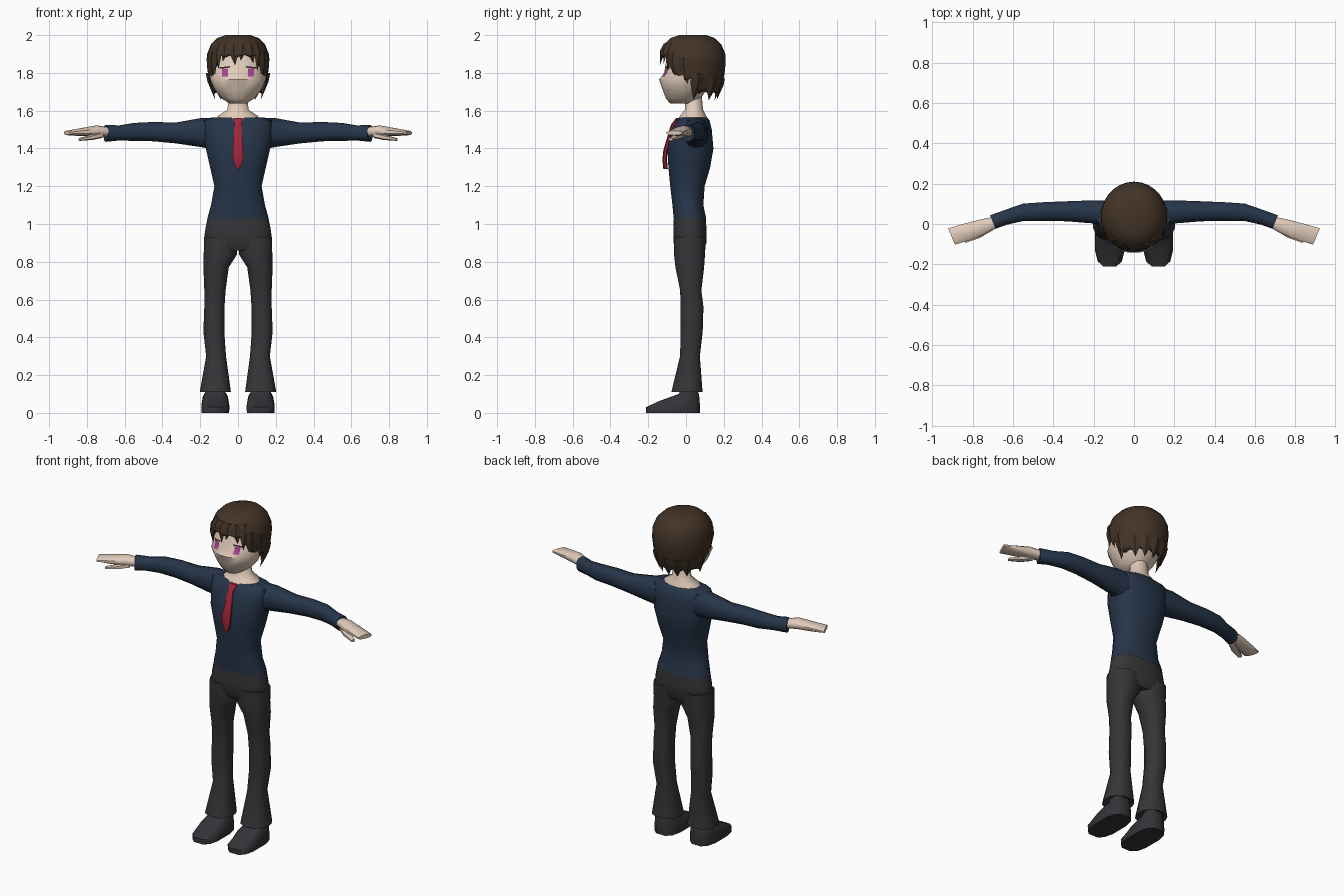
import bpy
import bmesh
from math import sin, cos, pi, radians, copysign
from mathutils import Vector
from mathutils.bvhtree import BVHTree

if "Cube" in bpy.data.objects:
    bpy.data.objects.remove(bpy.data.objects["Cube"])


def material(name, *rgb):
    mat = bpy.data.materials.new(name)
    mat.use_nodes = True
    mat.diffuse_color = (*rgb, 1)
    shader = mat.node_tree.nodes["Principled BSDF"]
    shader.inputs["Base Color"].default_value = (*rgb, 1)
    shader.inputs["Roughness"].default_value = .9
    return mat


skin = material("skin", .75, .6, .49)
hair_brown = material("dark brown hair", .055, .033, .02)
navy = material("navy cloth", .02, .036, .068)
charcoal = material("charcoal cloth", .036, .035, .04)
shoe_grey = material("shoe grey", .034, .034, .04)
red = material("red silk", .36, .018, .04)
magenta = material("magenta iris", .4, .06, .28)
lash = material("dark lash", .04, .02, .02)


def finish(name, bm, mat, mirror=False, angle=50):
    """Turn a bmesh into a shaded object, optionally mirrored across x."""
    bmesh.ops.recalc_face_normals(bm, faces=bm.faces)
    mesh = bpy.data.meshes.new(name)
    bm.to_mesh(mesh)
    bm.free()
    mesh.materials.append(mat)
    obj = bpy.data.objects.new(name, mesh)
    bpy.context.collection.objects.link(obj)
    if mirror:
        obj.modifiers.new("mirror", 'MIRROR').use_mirror_merge = False
    bpy.ops.object.select_all(action='DESELECT')
    bpy.context.view_layer.objects.active = obj
    obj.select_set(True)
    bpy.ops.object.shade_smooth_by_angle(angle=radians(angle))
    return obj


def outline(sides, power):
    """Unit superellipse points."""
    for i in range(sides):
        a = 2 * pi * (i + .5) / sides
        c, s = cos(a), sin(a)
        yield (copysign(abs(c) ** (2 / power), c),
               copysign(abs(s) ** (2 / power), s))


def level(z, cx, half, front, back, sides=16, power=2.4):
    """Horizontal section."""
    mid, depth = (front + back) / 2, (back - front) / 2
    return [Vector((cx + half * u, mid + depth * v, z)) for u, v in outline(sides, power)]


def upright(x, y, half, low, high, skew=0, sides=10, power=2.3):
    """Section across a limb that points sideways."""
    mid, tall = (low + high) / 2, (high - low) / 2
    return [Vector((x + skew * half * u, y + half * u, mid + tall * v))
            for u, v in outline(sides, power)]


def loft(name, rings, mat, **options):
    bm = bmesh.new()
    rows = [[bm.verts.new(p) for p in ring] for ring in rings]
    n = len(rows[0])
    for a, b in zip(rows, rows[1:]):
        for i in range(n):
            j = (i + 1) % n
            bm.faces.new((a[i], a[j], b[j], b[i]))
    bm.faces.new(rows[0])
    bm.faces.new(rows[-1])
    return finish(name, bm, mat, **options)


# Jumper body and sleeves
loft("jumper_body", [level(z, 0, w, f, b) for z, w, f, b in (
    (1.03, .165, -.067, .108), (1.1, .145, -.073, .093), (1.2, .127, -.085, .1),
    (1.3, .15, -.095, .13), (1.4, .173, -.1, .147), (1.5, .185, -.078, .138),
    (1.55, .183, -.05, .125), (1.565, .12, -.035, .112))], navy)
loft("sleeves", [upright(*r) for r in (
    (.13, .045, .075, 1.395, 1.563), (.2, .06, .06, 1.408, 1.56),
    (.33, .063, .052, 1.427, 1.537), (.45, .062, .048, 1.438, 1.54),
    (.55, .058, .045, 1.44, 1.535), (.63, .035, .04, 1.442, 1.522),
    (.7, .01, .035, 1.435, 1.525, .4))], navy, mirror=True)

# Hands: flat mitten palm plus thumb
loft("hands", [upright(*r, .42) for r in (
    (.68, .012, .026, 1.46, 1.512), (.75, -.015, .038, 1.465, 1.522),
    (.83, -.04, .042, 1.465, 1.508), (.905, -.062, .042, 1.47, 1.494))], skin, mirror=True)
loft("thumbs", [upright(*r, .4, 6) for r in (
    (.72, -.02, .018, 1.455, 1.49), (.77, -.052, .019, 1.445, 1.475),
    (.84, -.083, .012, 1.44, 1.455))], skin, mirror=True)

# Trousers: hips with two flared legs
loft("trouser_hips", [level(z, 0, w, f, b) for z, w, f, b in (
    (1.032, .164, -.066, .107), (.96, .178, -.068, .11),
    (.9, .183, -.068, .11), (.86, .14, -.05, .09))], charcoal)
loft("trouser_legs", [level(z, c, w, f, b, 12) for z, c, w, f, b in (
    (.93, .094, .089, -.067, .108), (.84, .093, .091, -.066, .103),
    (.77, .116, .069, -.058, .098), (.65, .122, .058, -.033, .083),
    (.56, .125, .055, -.03, .094), (.43, .128, .057, -.03, .09),
    (.3, .116, .054, -.033, .075), (.11, .12, .085, -.08, .09),
    (.125, .12, .07, -.065, .075))], charcoal, mirror=True)

# Shoes: sloped from ankle to toe
def shoe_ring(z, half, toe, heel, lift):
    ring = level(z, .12, half, toe, heel, 12, 3)
    for p in ring:
        p.z += lift * (p.y - toe)
    return ring


loft("shoes", [shoe_ring(*r) for r in (
    (0, .075, -.215, .077, 0), (.03, .076, -.215, .077, .04),
    (.06, .068, -.15, .072, .16), (.1, .056, -.04, .065, .1),
    (.14, .05, -.02, .06, 0))], shoe_grey, mirror=True)

# Neck with open collar
loft("neck", [level(z, 0, w, f, b, 12, 2) for z, w, f, b in (
    (1.555, .118, -.045, .115), (1.572, .11, -.034, .11), (1.605, .058, -.008, .092),
    (1.68, .05, -.005, .085))], skin)

# Head with forward wedge of a face
head = loft("head", [level(z, 0, w, f, b, 16, 2) for z, w, f, b in (
    (1.637, .045, -.085, .04), (1.665, .088, -.108, .08), (1.71, .125, -.126, .11),
    (1.765, .15, -.145, .14), (1.8, .153, -.118, .15), (1.88, .15, -.105, .15),
    (1.95, .1, -.06, .12))], skin)

# Eyes laid on the face
surface = BVHTree.FromPolygons([v.co for v in head.data.vertices],
                               [p.vertices[:] for p in head.data.polygons])


def face_plate(name, x, z, wide, tall, mat, slant=0, steps=4):
    bm = bmesh.new()
    grid = []
    for i in range(steps + 1):
        column = []
        for j in range(steps + 1):
            u, v = i / steps - .5, j / steps - .5
            start = Vector((x + wide * u, -1, z + tall * v + slant * u))
            hit = surface.ray_cast(start, Vector((0, 1, 0)))[0]
            column.append(bm.verts.new(hit - Vector((0, .004, 0))))
        grid.append(column)
    for a, b in zip(grid, grid[1:]):
        for j in range(steps):
            bm.faces.new((a[j], b[j], b[j + 1], a[j + 1]))
    finish(name, bm, mat, mirror=True)


face_plate("irises", .068, 1.803, .032, .042, magenta)
face_plate("upper_lashes", .07, 1.829, .056, .008, lash, -.006)

# Tie
loft("tie", [level(z, 0, w, y - .012, y + .012, 6, 2) for z, w, y in (
    (1.56, .028, -.042), (1.525, .02, -.068), (1.39, .031, -.108),
    (1.34, .03, -.113), (1.29, .009, -.108))], red, angle=30)

# Hair: cap whose ragged hem drops from the brow to the nape
MIDDLE = .035
PROFILE = ((2.0, .4), (1.985, .66), (1.95, .87), (1.9, .99), (1.85, 1),
           (1.79, .96), (1.73, .88), (1.65, .72))


def swell(z):
    for (za, ra), (zb, rb) in zip(PROFILE, PROFILE[1:]):
        if z >= zb:
            return ra + (rb - ra) * (za - z) / (za - zb)
    return PROFILE[-1][1]


def on_hair(turn, z, out=0):
    """Point on the hair, turn measured from the front."""
    r = swell(z)
    return Vector(((.165 * r + out) * sin(turn), MIDDLE - (.175 * r + out) * cos(turn), z))


def hem(turn):
    side = abs((turn + pi) % (2 * pi) - pi)
    if side < .7:
        return 1.885
    return 1.83 if side < 1.1 else 1.76 if side < 1.6 else 1.69


COLUMNS = 28
bm = bmesh.new()
rows = []
for k, (z, r) in enumerate(PROFILE):
    row = []
    for i in range(COLUMNS):
        turn = 2 * pi * i / COLUMNS
        low = hem(turn) + .012 * (i % 2)
        row.append(bm.verts.new(on_hair(turn, max(z, low))))
    rows.append(row)
bm.faces.new(rows[0])
for a, b in zip(rows, rows[1:]):
    for i in range(COLUMNS):
        j = (i + 1) % COLUMNS
        bm.faces.new((a[i], a[j], b[j], b[i]))
bmesh.ops.remove_doubles(bm, verts=bm.verts, dist=.0005)
cap = finish("hair_cap", bm, hair_brown, angle=35)
thick = cap.modifiers.new("thickness", 'SOLIDIFY')
thick.thickness = .02


def lock(name, turn, top, tip, width, lean=0, out=.008):
    """Pointed tuft hugging the hair."""
    bm = bmesh.new()
    mid = (top * 2 + tip) / 3
    rings = []
    for z, w in ((top, width * .7), (mid, width)):
        rings.append([bm.verts.new(p) for p in (
            on_hair(turn - w, z), on_hair(turn, z, out),
            on_hair(turn + w, z), on_hair(turn, z, -.02))])
    point = bm.verts.new(on_hair(turn + lean, tip))
    bm.faces.new(rings[0])
    for i in range(4):
        j = (i + 1) % 4
        bm.faces.new((rings[0][i], rings[0][j], rings[1][j], rings[1][i]))
        bm.faces.new((rings[1][i], rings[1][j], point))
    finish(name, bm, hair_brown, angle=30)


# Fringe, temple and nape tufts
for i, tip in enumerate((1.82, 1.86, 1.84, 1.865, 1.85, 1.81)):
    lock(f"fringe_lock_{i}", (i - 2.5) * .3, 1.955, tip, .19, .06 * (-1) ** i)
for side, label in ((1, "left"), (-1, "right")):
    lock(f"{label}_temple_lock", side * .95, 1.91, 1.75, .2, side * .05)
    lock(f"{label}_ear_lock", side * 1.3, 1.88, 1.74, .24, side * .1)
    lock(f"{label}_cheek_lock", side * 1.75, 1.8, 1.66, .26, -side * .15, .014)
for i in range(5):
    lock(f"nape_lock_{i}", pi + (i - 2) * .42, 1.77, 1.655, .25)
